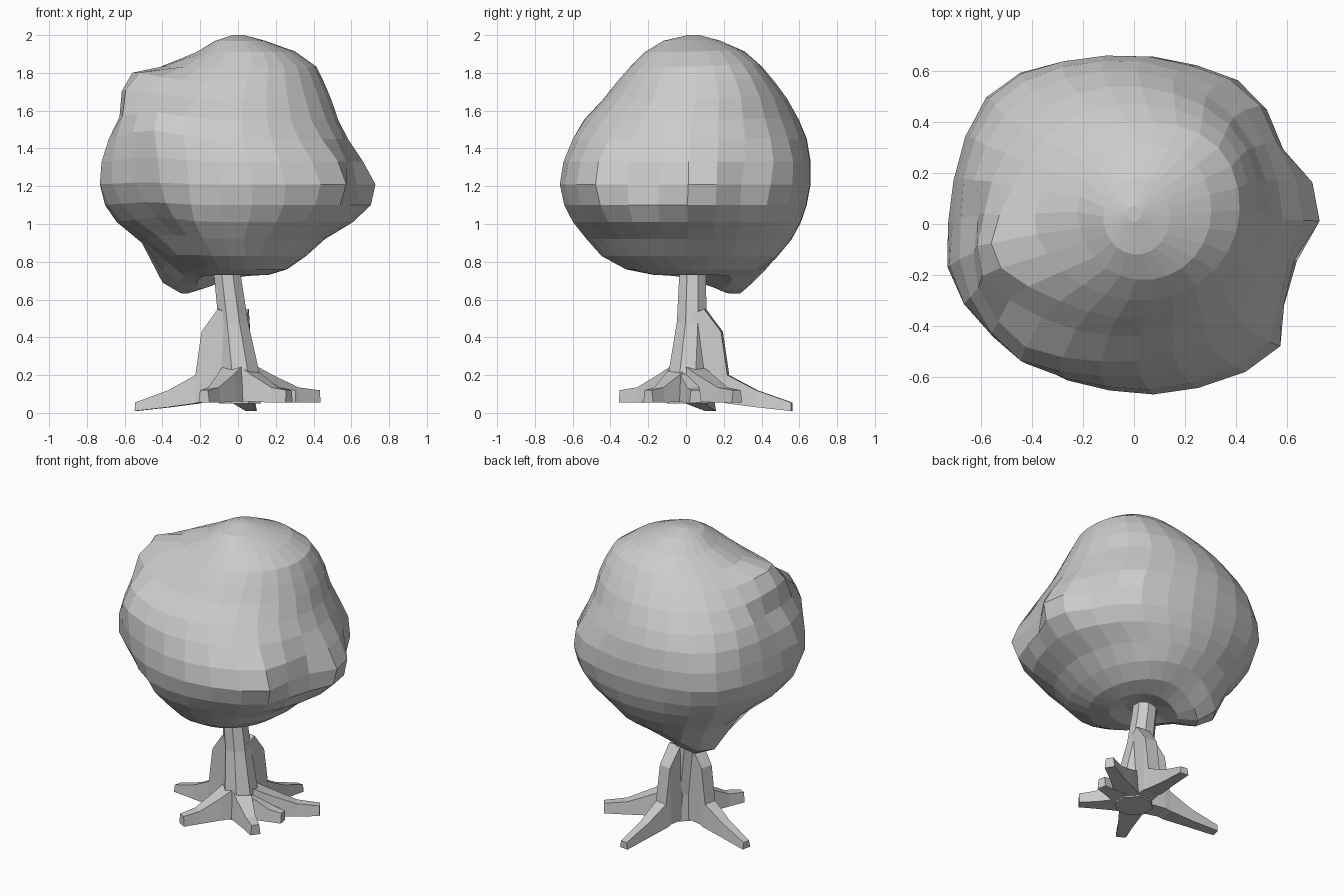
import bpy, bmesh
from math import cos, sin, pi, exp
from mathutils import Vector


def loft(name, rings):
    """Skin a list of equal-length point rings and cap both ends."""
    bm = bmesh.new()
    loops = [[bm.verts.new(p) for p in ring] for ring in rings]
    n = len(loops[0])
    for a, b in zip(loops, loops[1:]):
        for i in range(n):
            j = (i + 1) % n
            bm.faces.new((a[i], a[j], b[j], b[i]))
    for cap in (loops[0], loops[-1]):
        if n > 8:
            bmesh.ops.poke(bm, faces=[bm.faces.new(cap)])
        else:
            bm.faces.new(cap)
    bmesh.ops.recalc_face_normals(bm, faces=bm.faces[:])
    mesh = bpy.data.meshes.new(name)
    bm.to_mesh(mesh)
    bm.free()
    ob = bpy.data.objects.new(name, mesh)
    bpy.context.collection.objects.link(ob)
    return ob


def ellipse(cx, cy, rx, ry, z, n, turn=0.0):
    return [Vector((cx + rx * cos(2 * pi * i / n + turn),
                    cy + ry * sin(2 * pi * i / n + turn), z)) for i in range(n)]


# Canopy levels: z, x min, x max, y min, y max
levels = [
    (0.76, -0.12, 0.06, -0.06, 0.12),
    (0.73, -0.20, 0.16, -0.17, 0.24),
    (0.76, -0.27, 0.26, -0.32, 0.37),
    (0.83, -0.37, 0.36, -0.45, 0.48),
    (0.92, -0.51, 0.46, -0.53, 0.56),
    (1.01, -0.64, 0.60, -0.60, 0.61),
    (1.10, -0.70, 0.68, -0.64, 0.64),
    (1.21, -0.72, 0.70, -0.655, 0.66),
    (1.33, -0.70, 0.65, -0.64, 0.66),
    (1.45, -0.68, 0.58, -0.60, 0.64),
    (1.55, -0.64, 0.53, -0.54, 0.60),
    (1.66, -0.56, 0.49, -0.44, 0.54),
    (1.75, -0.47, 0.45, -0.37, 0.47),
    (1.83, -0.36, 0.41, -0.30, 0.40),
    (1.91, -0.22, 0.30, -0.22, 0.31),
    (1.97, -0.12, 0.14, -0.12, 0.18),
    (2.00, -0.03, 0.03, 0.01, 0.07),
]
# Lumps and dents: centre, push, radius
bumps = [
    ((-0.29, 0.26, 0.78), (-0.08, 0.04, -0.16), 0.19),   # hanging lump, back left
    ((-0.48, -0.12, 1.74), (-0.12, -0.03, 0.06), 0.20),  # upper left shoulder
    ((-0.30, -0.08, 1.86), (0.03, 0.01, -0.03), 0.11),   # notch behind shoulder
    ((-0.63, -0.02, 1.58), (0.06, 0.01, 0.0), 0.11),     # pinch below shoulder
    ((-0.42, -0.44, 1.48), (-0.04, -0.05, 0.05), 0.19),  # front left shelf
    ((-0.66, -0.22, 1.30), (-0.05, -0.02, 0.0), 0.18),
    ((-0.46, -0.40, 0.95), (0.06, 0.05, 0.03), 0.20),    # front left hollow
    ((0.70, 0.07, 1.18), (0.04, 0.01, 0.0), 0.17),       # right knob
    ((0.65, -0.22, 1.22), (-0.08, 0.02, 0.0), 0.14),
    ((0.62, 0.32, 1.20), (-0.04, -0.02, 0.0), 0.14),
    ((0.48, -0.46, 1.25), (0.06, -0.05, 0.0), 0.22),
    ((0.18, -0.64, 1.25), (0.0, -0.025, 0.0), 0.18),
    ((-0.50, 0.46, 1.25), (-0.04, 0.06, 0.0), 0.28),
    ((0.42, 0.48, 1.30), (0.02, 0.03, 0.0), 0.18),
    ((0.32, 0.30, 1.75), (0.02, 0.02, 0.02), 0.22),
]


def sculpt(p):
    out = p.copy()
    for c, push, r in bumps:
        out += Vector(push) * exp(-((p - Vector(c)).length / r) ** 2)
    return out


loft("canopy", [[sculpt(p) for p in ellipse((a + b) / 2, (c + d) / 2, (b - a) / 2,
                                            (d - c) / 2, z, 26)]
                for z, a, b, c, d in levels])

# Trunk: leaning, tapered, eight-sided
trunk = [(0.05, 0.01, 0.01, 0.12), (0.22, 0.01, 0.01, 0.11), (0.48, -0.025, 0.03, 0.085),
         (0.72, -0.055, 0.035, 0.077), (0.82, -0.06, 0.04, 0.075)]
loft("trunk", [ellipse(x, y, r, r, z, 8, pi / 8) for z, x, y, r in trunk])


def root(name, tip, profile):
    """Profile rows: fraction along root, top z, bottom z, half width."""
    tip = Vector((tip[0], tip[1], 0))
    side = Vector((-tip.y, tip.x, 0)).normalized()
    rings = []
    for f, top, bottom, w in profile:
        c = tip * f
        up, dn = Vector((0, 0, top)), Vector((0, 0, bottom))
        rings.append([c - side * w + dn, c + side * w + dn,
                      c + side * w * 0.75 + up, c - side * w * 0.75 + up])
    loft(name, rings)


# Two long buttressed roots and four short ones
long_root = [(0.05, 0.52, 0.06, 0.06), (0.18, 0.55, 0.06, 0.06), (0.34, 0.43, 0.06, 0.055),
             (0.40, 0.20, 0.05, 0.055), (0.67, 0.12, 0.03, 0.04), (1.0, 0.055, 0.01, 0.03)]
short_root = [(0.1, 0.26, 0.06, 0.08), (0.38, 0.20, 0.06, 0.065),
              (0.72, 0.135, 0.055, 0.042), (1.0, 0.12, 0.055, 0.032)]
root("root_left", (-0.54, 0.13), long_root)
root("root_back", (0.07, 0.56), long_root)
for name, tip in {"root_front_left": (-0.18, -0.34), "root_front_right": (0.27, -0.20),
                  "root_right": (0.30, 0.05), "root_back_right": (0.42, 0.27)}.items():
    root(name, tip, short_root)
